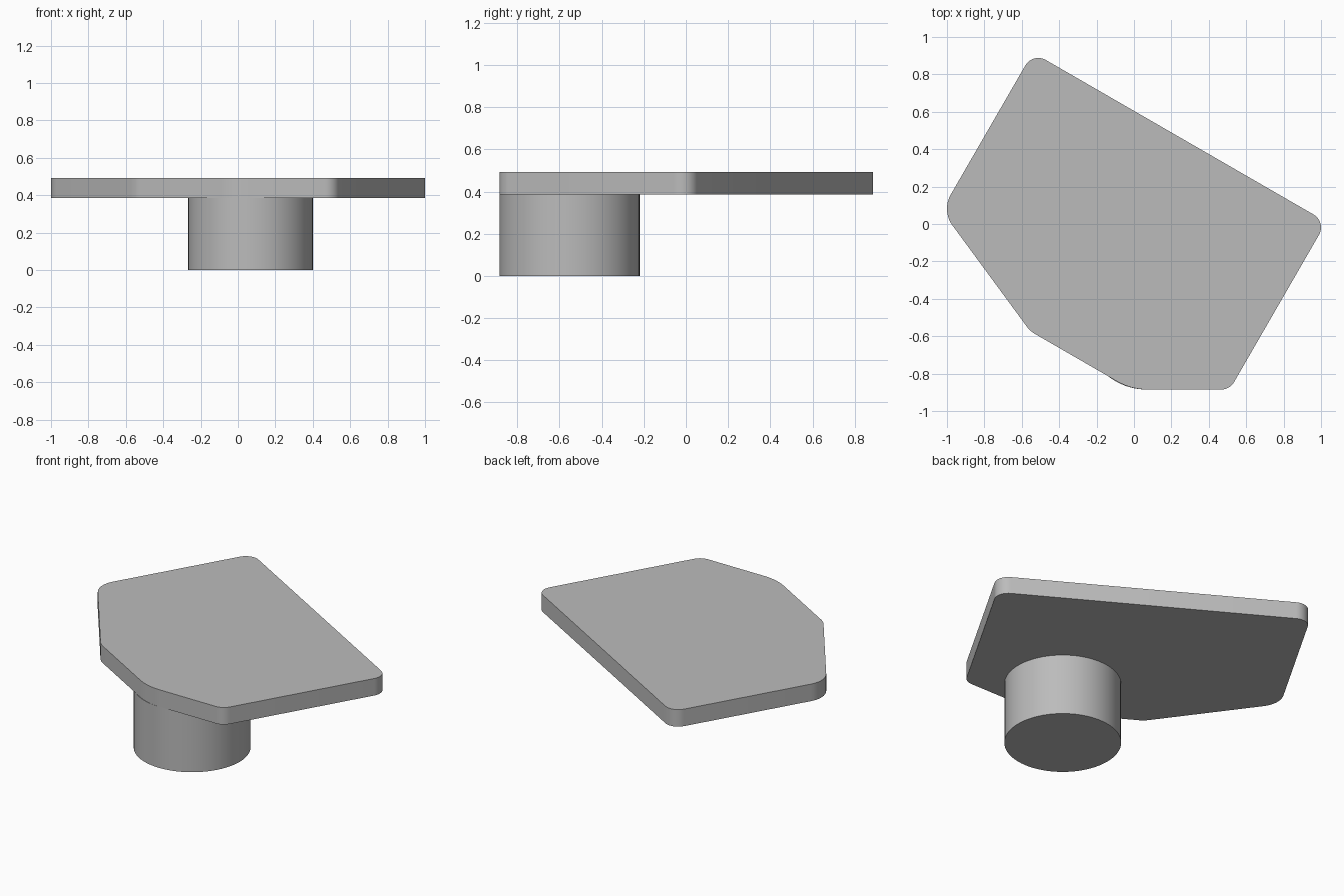
import bpy, bmesh, math
from mathutils import Vector

cube = bpy.data.objects.get("Cube")
if cube:
    bpy.data.objects.remove(cube, do_unlink=True)

PLATE_Z, TOP_Z = 0.385, 0.492
POST_X, POST_Y, POST_R = 0.067, -0.552, 0.333

grey = bpy.data.materials.new("plain grey")
grey.use_nodes = True
colour = (0.5, 0.5, 0.5, 1)
grey.diffuse_color = colour
grey.node_tree.nodes["Principled BSDF"].inputs["Base Color"].default_value = colour


def round_corner(prev, corner, nxt, radius, steps=10):
    """Points of an arc tangent to both edges at a corner."""
    a, b = (prev - corner).normalized(), (nxt - corner).normalized()
    half = a.angle(b) / 2
    centre = corner + (a + b).normalized() * radius / math.sin(half)
    start = corner + a * radius / math.tan(half) - centre
    sweep = math.pi - 2 * half
    pts = []
    for i in range(steps + 1):
        t = sweep * i / steps
        c, s = math.cos(t), math.sin(t)
        pts.append(centre + Vector((start.x * c - start.y * s, start.x * s + start.y * c)))
    return pts


def extrude_outline(name, points, z0, z1):
    """Solid prism from a counter-clockwise outline."""
    bm = bmesh.new()
    base = bm.faces.new([bm.verts.new((p.x, p.y, z0)) for p in points])
    grown = bmesh.ops.extrude_face_region(bm, geom=[base], use_keep_orig=True)
    top = [v for v in grown["geom"] if isinstance(v, bmesh.types.BMVert)]
    bmesh.ops.translate(bm, verts=top, vec=(0, 0, z1 - z0))
    bmesh.ops.recalc_face_normals(bm, faces=bm.faces)
    mesh = bpy.data.meshes.new(name)
    bm.to_mesh(mesh)
    bm.free()
    mesh.materials.append(grey)
    obj = bpy.data.objects.new(name, mesh)
    bpy.context.collection.objects.link(obj)
    bpy.ops.object.select_all(action='DESELECT')
    obj.select_set(True)
    bpy.context.view_layer.objects.active = obj
    bpy.ops.object.shade_smooth_by_angle(angle=math.radians(30))
    return obj


# Flat plate: corner x, y and rounding radius, counter-clockwise
corners = [(1.029, 0.011, 0.08), (-0.541, 0.917, 0.08), (-1.029, 0.072, 0.15),
           (-0.555, -0.573, 0.15), (-0.015, -0.885, POST_R), (0.512, -0.885, 0.08)]
outline = []
for i, (x, y, r) in enumerate(corners):
    before, after = corners[i - 1], corners[(i + 1) % len(corners)]
    outline += round_corner(Vector(before[:2]), Vector((x, y)), Vector(after[:2]), r)
extrude_outline("plate", outline, PLATE_Z, TOP_Z)

# Round post below the plate
ring = [Vector((POST_X + POST_R * math.cos(a), POST_Y + POST_R * math.sin(a)))
        for a in (math.tau * i / 72 for i in range(72))]
extrude_outline("post", ring, 0, PLATE_Z)
